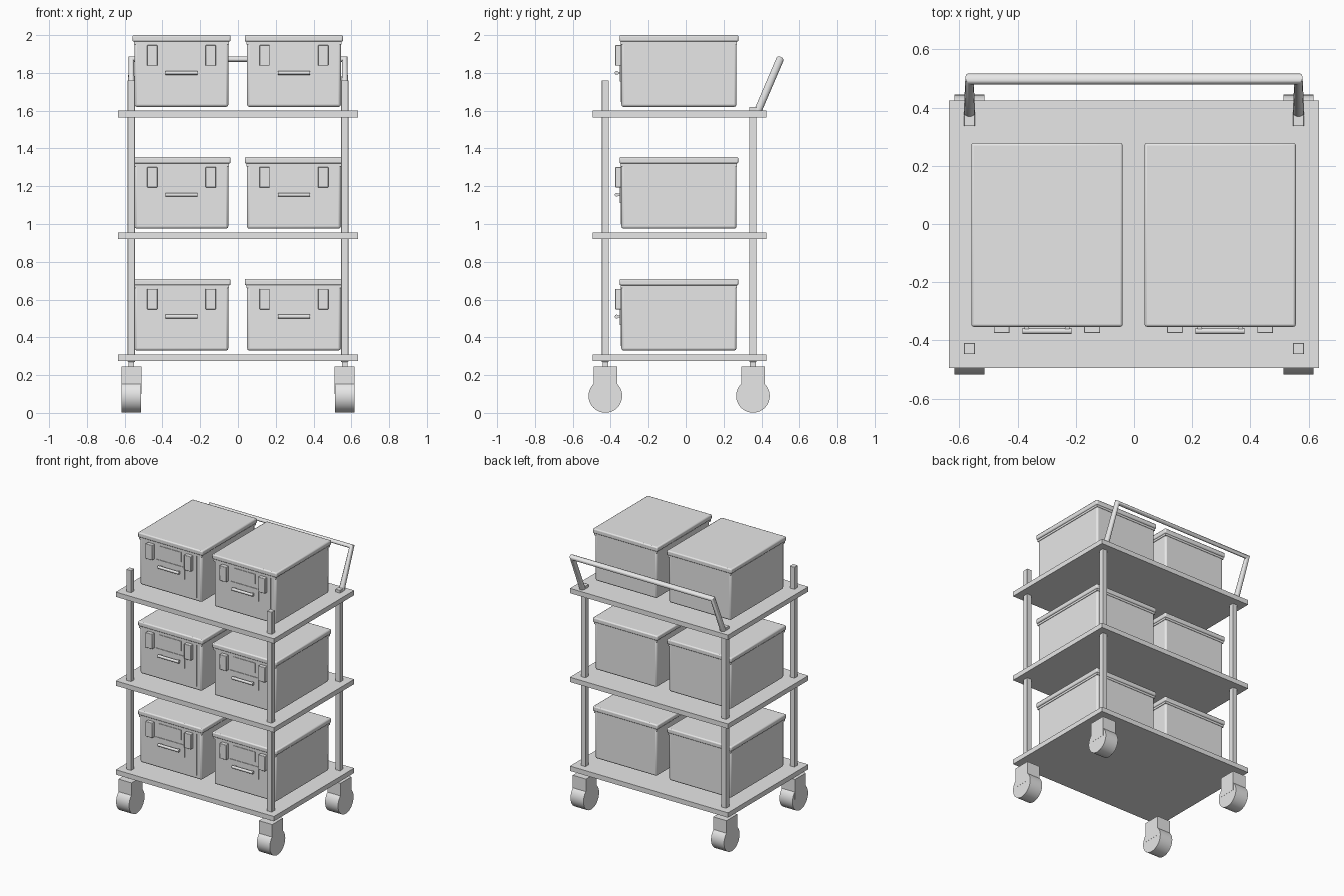
import bpy, math

cube = bpy.data.objects.get("Cube")
if cube:
    bpy.data.objects.remove(cube, do_unlink=True)

grey = bpy.data.materials.new("light grey")
grey.use_nodes = True
GREY = (0.8, 0.8, 0.8, 1)
grey.diffuse_color = GREY
grey.node_tree.nodes["Principled BSDF"].inputs["Base Color"].default_value = GREY


def finish(ob, name, bevel=0, segments=2, smooth=False):
    ob.name = name
    ob.data.materials.append(grey)
    if bevel:
        mod = ob.modifiers.new("rounded edges", "BEVEL")
        mod.width = bevel
        mod.segments = segments
    if smooth or bevel:
        bpy.ops.object.shade_smooth_by_angle(angle=math.radians(35))
    return ob


def box(name, x, y, z, bevel=0):
    """Box spanning the (low, high) pairs x, y and z."""
    spans = (x, y, z)
    bpy.ops.mesh.primitive_cube_add(size=1, location=[sum(s) / 2 for s in spans])
    ob = bpy.context.object
    ob.scale = [s[1] - s[0] for s in spans]
    bpy.ops.object.transform_apply(location=False, rotation=False, scale=True)
    return finish(ob, name, bevel)


def rod(name, centre, radius, length, vertices):
    """Cylinder lying along x."""
    bpy.ops.mesh.primitive_cylinder_add(vertices=vertices, radius=radius, depth=length,
                                        location=centre, rotation=(0, math.pi / 2, 0))
    return finish(bpy.context.object, name, smooth=True)


def around(c, half):
    return (c - half, c + half)


POST_X, FRONT_Y, REAR_Y = 0.565, -0.428, 0.355
SHELF_TOPS = (0.31, 0.955, 1.6)

# Shelves
for top in SHELF_TOPS:
    box("shelf", (-0.635, 0.635), (-0.495, 0.425), (top - 0.035, top))

# Corner posts and casters
for x in (-POST_X, POST_X):
    for label, y, top in (("front", FRONT_Y, 1.76), ("rear", REAR_Y, 1.62)):
        box(label + "_post", around(x, 0.019), around(y, 0.019), (0.27, top), 0.002)
        box(label + "_caster_stem", around(x, 0.015), around(y, 0.015), (0.23, 0.28))
        box(label + "_caster_housing", around(x, 0.053), around(y, 0.062), (0.1, 0.245))
        rod(label + "_caster_wheel", (x, y, 0.09), 0.089, 0.104, 40)

# Push handle
curve = bpy.data.curves.new("push_handle", "CURVE")
curve.dimensions = "3D"
curve.bevel_depth = 0.02
curve.bevel_resolution = 4
curve.use_fill_caps = True
path = [(-POST_X, 0.375, 1.585), (-POST_X, 0.498, 1.872),
        (POST_X, 0.498, 1.872), (POST_X, 0.375, 1.585)]
spline = curve.splines.new("POLY")
spline.points.add(len(path) - 1)
for point, co in zip(spline.points, path):
    point.co = (*co, 1)
handle = bpy.data.objects.new("push_handle", curve)
bpy.context.collection.objects.link(handle)
bpy.context.view_layer.objects.active = handle
bpy.ops.object.select_all(action="DESELECT")
handle.select_set(True)
bpy.ops.object.convert(target="MESH")
finish(bpy.context.object, "push_handle", smooth=True)


def storage_box(cx, floor):
    """Lidded box with two clips, a label plate and a pull on the front."""
    top = floor + 0.4
    box("box_body", around(cx, 0.248), (-0.343, 0.268), (floor + 0.02, top - 0.02), 0.012)
    box("box_lid_rim", around(cx, 0.252), (-0.347, 0.271), (top - 0.05, top - 0.03))
    box("box_lid", around(cx, 0.26), (-0.353, 0.278), (top - 0.035, top), 0.008)
    box("box_front_panel", around(cx, 0.208), (-0.347, -0.34), (floor + 0.045, top - 0.04))
    box("box_label_plate", around(cx, 0.088), (-0.351, -0.34), (top - 0.125, top - 0.055))
    box("box_pull_plate", around(cx, 0.116), (-0.351, -0.34), (top - 0.245, top - 0.157))
    rod("box_pull_bar", (cx, -0.368, top - 0.2), 0.01, 0.168, 16)
    for side in (-1, 1):
        box("box_pull_mount", around(cx + side * 0.07, 0.008), (-0.365, -0.345),
            around(top - 0.2, 0.006))
        box("box_clip", around(cx + side * 0.155, 0.027), (-0.375, -0.345),
            (top - 0.162, top - 0.053), 0.003)


# Storage boxes, two on each shelf
for floor in SHELF_TOPS:
    for cx in (-0.299, 0.296):
        storage_box(cx, floor)
